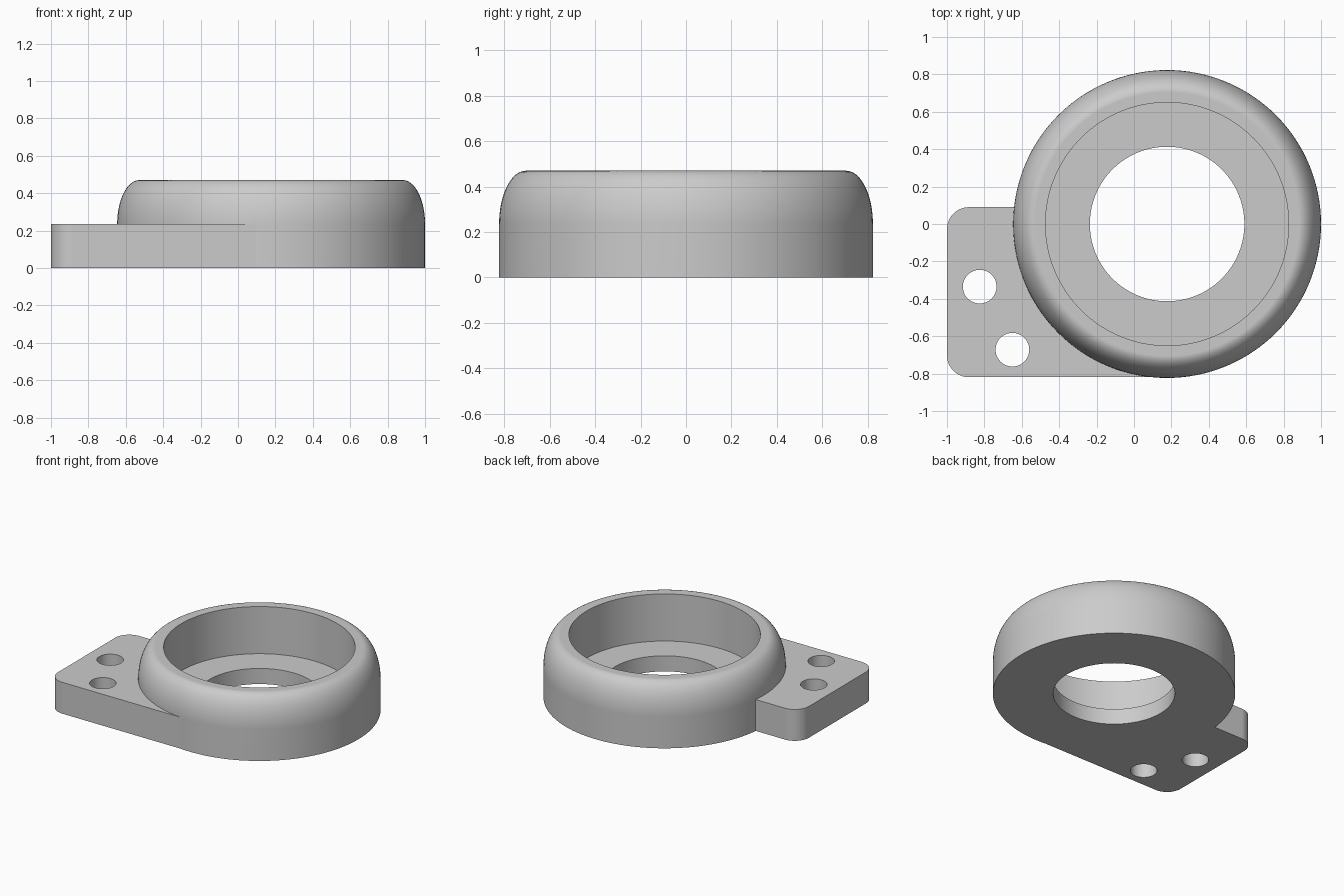
import bpy, bmesh
from math import sin, cos, pi, radians

cube = bpy.data.objects.get("Cube")
if cube:
    bpy.data.objects.remove(cube, do_unlink=True)

# Main dimensions
CX, R, HEIGHT = 0.177, 0.823, 0.47
R_RECESS, R_BORE, FLOOR = 0.65, 0.413, 0.117
PLATE_H, CORNER = 0.235, 0.118
X0, Y0, Y1 = -1.0, -0.819, 0.09
HOLES = [(-0.825, -0.335), (-0.65, -0.672)]
HOLE_R = 0.09

grey = bpy.data.materials.new("light grey")
grey.use_nodes = True
grey.diffuse_color = (0.6, 0.6, 0.6, 1)
grey.node_tree.nodes["Principled BSDF"].inputs["Base Color"].default_value = (0.6, 0.6, 0.6, 1)


def stack(name, outlines):
    """Solid skinned through equal-length closed outlines, capped at both ends."""
    bm = bmesh.new()
    rows = [[bm.verts.new(p) for p in o] for o in outlines]
    n = len(rows[0])
    for a, b in zip(rows, rows[1:]):
        for i in range(n):
            j = (i + 1) % n
            bm.faces.new((a[i], a[j], b[j], b[i]))
    bm.faces.new(rows[0][::-1])
    bm.faces.new(rows[-1])
    bmesh.ops.recalc_face_normals(bm, faces=bm.faces)
    mesh = bpy.data.meshes.new(name)
    bm.to_mesh(mesh)
    bm.free()
    mesh.materials.append(grey)
    obj = bpy.data.objects.new(name, mesh)
    bpy.context.collection.objects.link(obj)
    return obj


def lathe(name, x, y, profile, n=128):
    return stack(name, [[(x + r * cos(2 * pi * i / n), y + r * sin(2 * pi * i / n), z)
                         for i in range(n)] for r, z in profile])


def combine(target, tool, operation):
    mod = target.modifiers.new(operation.title(), "BOOLEAN")
    mod.object, mod.operation, mod.solver = tool, operation, "EXACT"
    bpy.context.view_layer.objects.active = target
    bpy.ops.object.modifier_apply(modifier=mod.name)
    bpy.data.objects.remove(tool, do_unlink=True)


# Round body with an elliptical shoulder
steps = 20
rx, rz = 0.118, HEIGHT - PLATE_H
profile = [(R, 0)] + [(R - rx + rx * cos(a), PLATE_H + rz * sin(a))
                      for a in (pi / 2 * i / steps for i in range(steps + 1))]
body = lathe("flanged_ring_housing", CX, 0, profile)

# Mounting plate with two rounded corners
outline = [(CX, Y0), (CX, Y1)]
for cy, start in ((Y1 - CORNER, pi / 2), (Y0 + CORNER, pi)):
    for i in range(17):
        a = start + pi / 2 * i / 16
        outline.append((X0 + CORNER + CORNER * cos(a), cy + CORNER * sin(a)))
plate = stack("mounting_plate", [[(x, y, z) for x, y in outline] for z in (0, PLATE_H)])
combine(body, plate, "UNION")

# Recess, bore and screw holes
combine(body, lathe("recess_cutter", CX, 0, [(R_RECESS, FLOOR), (R_RECESS, 1)]), "DIFFERENCE")
combine(body, lathe("bore_cutter", CX, 0, [(R_BORE, -1), (R_BORE, 1)]), "DIFFERENCE")
for x, y in HOLES:
    combine(body, lathe("hole_cutter", x, y, [(HOLE_R, -1), (HOLE_R, 1)], 48), "DIFFERENCE")

# Smooth curved walls, crisp edges
bpy.ops.object.select_all(action="DESELECT")
body.select_set(True)
bpy.context.view_layer.objects.active = body
bpy.ops.object.shade_smooth_by_angle(angle=radians(30))
weighted = body.modifiers.new("Weighted Normal", "WEIGHTED_NORMAL")
weighted.keep_sharp = True
